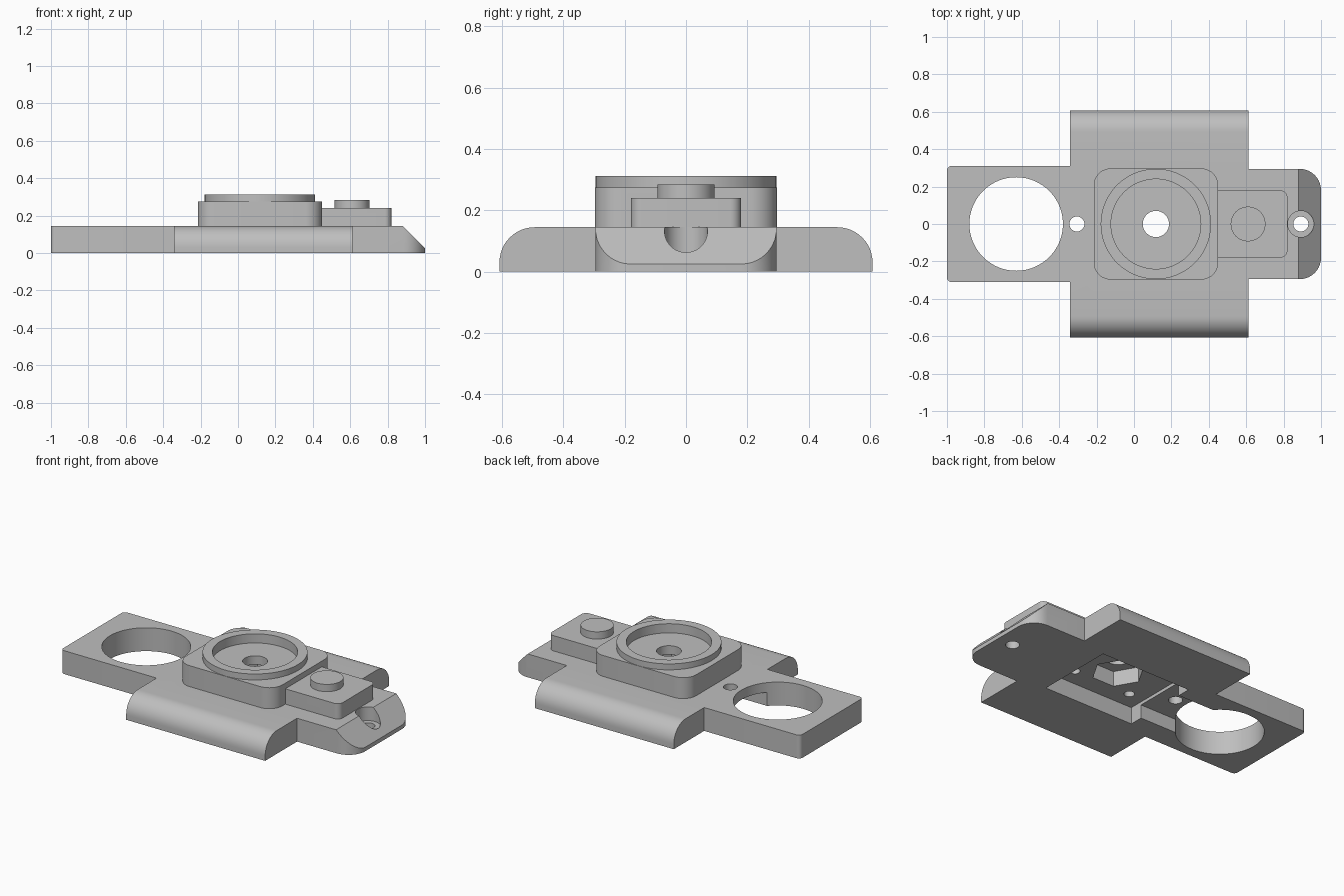
import bpy, bmesh
from math import sin, cos, pi, radians

cube = bpy.data.objects.get("Cube")
if cube:
    bpy.data.objects.remove(cube, do_unlink=True)

grey = bpy.data.materials.new("satin grey")
grey.use_nodes = True
colour = (0.52, 0.52, 0.52, 1)
grey.diffuse_color = colour
grey.node_tree.nodes["Principled BSDF"].inputs["Base Color"].default_value = colour


def extrude(name, points, vector):
    """Solid made by sweeping a closed outline along a vector."""
    bm = bmesh.new()
    face = bm.faces.new([bm.verts.new(p) for p in points])
    swept = bmesh.ops.extrude_face_region(bm, geom=[face])["geom"]
    bmesh.ops.translate(bm, vec=vector,
                        verts=[v for v in swept if isinstance(v, bmesh.types.BMVert)])
    bmesh.ops.recalc_face_normals(bm, faces=bm.faces)
    mesh = bpy.data.meshes.new(name)
    bm.to_mesh(mesh)
    bm.free()
    mesh.materials.append(grey)
    ob = bpy.data.objects.new(name, mesh)
    bpy.context.collection.objects.link(ob)
    return ob


def arc(cx, cy, r, start, end, steps):
    """Points along an arc, angles in degrees."""
    angles = [radians(start + (end - start) * i / steps) for i in range(steps + 1)]
    return [(cx + r * cos(a), cy + r * sin(a)) for a in angles]


def block(name, x0, x1, half_y, z0, z1, left_r=0, right_r=0):
    """Upright block with separate corner radii at its two ends."""
    outline = []
    for x, y, r, start in ((x1, half_y, right_r, 0), (x0, half_y, left_r, 90),
                           (x0, -half_y, left_r, 180), (x1, -half_y, right_r, 270)):
        if r:
            cx = x - r if x == x1 else x + r
            cy = y - r if y > 0 else y + r
            outline += arc(cx, cy, r, start, start + 90, 10)
        else:
            outline.append((x, y))
    return extrude(name, [(x, y, z0) for x, y in outline], (0, 0, z1 - z0))


def cylinder(name, x, y, r, z0, z1, sides=64):
    ring = arc(x, y, r, 0, 360, sides)[:-1]
    return extrude(name, [(px, py, z0) for px, py in ring], (0, 0, z1 - z0))


def combine(target, tool, operation):
    """Apply a boolean and discard the tool."""
    mod = target.modifiers.new(tool.name, "BOOLEAN")
    mod.operation, mod.solver, mod.object = operation, "EXACT", tool
    bpy.context.view_layer.objects.active = target
    bpy.ops.object.modifier_apply(modifier=mod.name)
    bpy.data.objects.remove(tool, do_unlink=True)


TOP = 0.145
HUB = 0.117

# Wide middle plate with rounded long edges
edge = 0.115
profile = ([(0.608, 0)] + arc(0.608 - edge, TOP - edge, edge, 0, 90, 12)
           + arc(edge - 0.608, TOP - edge, edge, 90, 180, 12) + [(-0.608, 0)])
body = extrude("machined_body", [(-0.342, y, z) for y, z in profile], (0.954, 0, 0))

# Left tongue, right nose, raised housing with rim, side block with button
for part in (
    block("left_tongue", -1, -0.342, 0.31, 0, TOP, left_r=0.025),
    block("right_nose", 0.612, 1, 0.295, 0, TOP, right_r=0.115),
    block("raised_housing", -0.215, 0.45, 0.297, TOP, 0.275, 0.09, 0.09),
    cylinder("round_rim", HUB, 0, 0.295, 0.275, 0.312, 96),
    block("side_block", 0.45, 0.82, 0.179, TOP, 0.24, 0, 0.035),
    cylinder("round_button", 0.61, 0, 0.093, 0.24, 0.285),
):
    combine(body, part, "UNION")

# Openings, ramp and underside pockets
cutters = [
    extrude("ramp", [(0.88, -0.5, TOP), (1.03, -0.5, -0.005),
                     (1.1, -0.5, 0.3), (0.88, -0.5, 0.3)], (0, 1, 0)),
    cylinder("large_opening", -0.63, 0, 0.25, -0.1, 0.3, 96),
    cylinder("pin_hole", -0.305, 0, 0.04, -0.1, 0.3 - TOP),
    cylinder("nose_counterbore", 0.892, 0, 0.07, 0.06, 0.2),
    cylinder("nose_hole", 0.892, 0, 0.04, -0.1, 0.2),
    cylinder("cup", HUB, 0, 0.24, 0.255, 0.4, 96),
    cylinder("centre_hole", HUB, 0, 0.07, -0.1, 0.4),
    block("pocket", -0.19, 0.437, 0.25, -0.1, 0.105),
    block("channel", -0.6, 0, 0.165, -0.1, 0.085),
    cylinder("nut_recess", HUB, 0, 0.15, 0, 0.2, 6),
]
cutters += [cylinder("screw_hole", HUB + sx * 0.2, sy * 0.14, 0.03, 0, 0.2, 32)
            for sx in (-1, 1) for sy in (-1, 1)]
for tool in cutters:
    combine(body, tool, "DIFFERENCE")

# Smooth curved faces, keep machined edges crisp
bpy.ops.object.select_all(action="DESELECT")
body.select_set(True)
bpy.context.view_layer.objects.active = body
bpy.ops.object.shade_smooth_by_angle(angle=radians(25))
